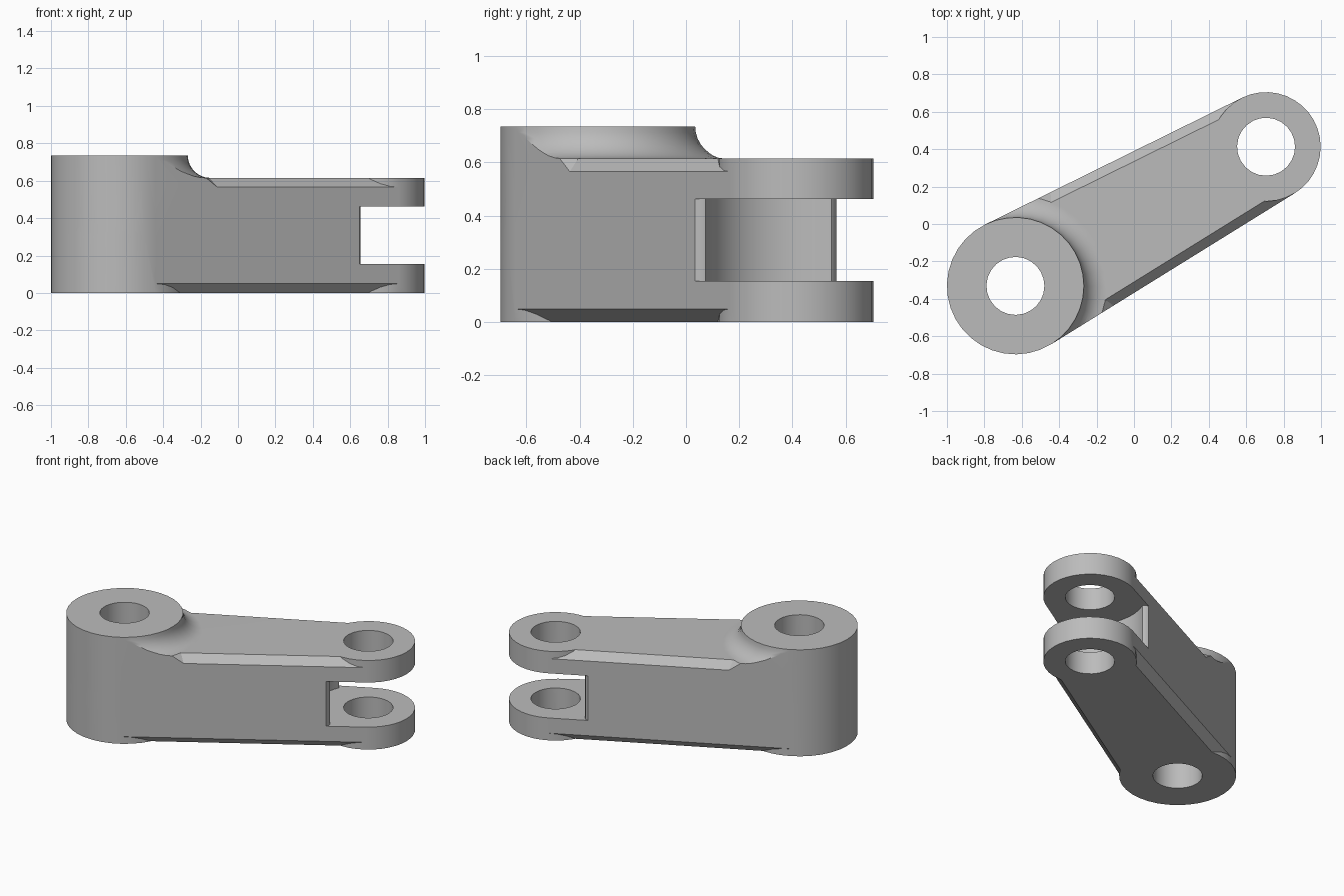
import bpy, bmesh
from math import sin, cos, pi, asin, atan2, hypot
from mathutils import Vector

if "Cube" in bpy.data.objects:
    bpy.data.objects.remove(bpy.data.objects["Cube"])

# Main dimensions
BIG, R_BIG, H_BIG = Vector((-0.634, -0.331)), 0.366, 0.735
SMALL, R_SMALL, H_ARM = Vector((0.706, 0.413)), 0.292, 0.615
R_HOLE, CHAMFER, FILLET = 0.155, 0.05, 0.12
SLOT_LOW, SLOT_HIGH = 0.155, 0.463

axis = (SMALL - BIG).normalized()
side = Vector((-axis.y, axis.x))
lean = asin((R_BIG - R_SMALL) / (SMALL - BIG).length)
heading = atan2(axis.y, axis.x)
tangent = pi / 2 - lean          # angle of the tangent points from the axis

steel = bpy.data.materials.new("grey_metal")
steel.use_nodes = True
GREY = (0.5, 0.5, 0.5, 1)
steel.diffuse_color = GREY
steel.node_tree.nodes["Principled BSDF"].inputs["Base Color"].default_value = GREY


def spread(start, end, steps):
    return [start + (end - start) * i / steps for i in range(steps + 1)]


def round_angles(steps):
    """Full turn of angles with vertices exactly on both tangent points."""
    near = spread(-tangent, tangent, steps)
    far = spread(tangent, 2 * pi - tangent, steps)
    return [heading + a for a in near[:-1] + far[:-1]]


def ring(centre, radius, angles):
    return [centre + radius * Vector((cos(a), sin(a))) for a in angles]


def loft(name, rings):
    """Solid from a stack of matching point loops, capped at both ends."""
    bm = bmesh.new()
    loops = [[bm.verts.new(p) for p in r] for r in rings]
    for a, b in zip(loops, loops[1:]):
        for i in range(len(a)):
            j = (i + 1) % len(a)
            bm.faces.new((a[i], a[j], b[j], b[i]))
    bm.faces.new(loops[0])
    bm.faces.new(loops[-1])
    bmesh.ops.recalc_face_normals(bm, faces=bm.faces)
    mesh = bpy.data.meshes.new(name)
    bm.to_mesh(mesh)
    bm.free()
    mesh.materials.append(steel)
    ob = bpy.data.objects.new(name, mesh)
    bpy.context.collection.objects.link(ob)
    return ob


def prism(name, outline, low, high):
    return loft(name, [[(p.x, p.y, z) for p in outline] for z in (low, high)])


def combine(target, other, operation):
    mod = target.modifiers.new(operation, "BOOLEAN")
    mod.operation, mod.object, mod.solver = operation, other, "EXACT"
    bpy.context.view_layer.objects.active = target
    bpy.ops.object.modifier_apply(modifier=mod.name)
    bpy.data.objects.remove(other)


angles = round_angles(18)

# Tapered arm: chamfered section drawn between the tangent points
def arm_section(centre, radius):
    left, right = ring(centre, radius, (heading + tangent, heading - tangent))
    inset = (right - left).normalized() * CHAMFER
    corners = [(left + inset, 0), (left, CHAMFER), (left, H_ARM - CHAMFER),
               (left + inset, H_ARM), (right - inset, H_ARM),
               (right, H_ARM - CHAMFER), (right, CHAMFER), (right - inset, 0)]
    return [(p.x, p.y, z) for p, z in corners]

body = loft("clevis_link", [arm_section(BIG, R_BIG), arm_section(SMALL, R_SMALL)])

# Fillet sweeping from the tall boss down onto the arm
profile = [(R_BIG, 0.3), (R_BIG, H_BIG)]
profile = [(R_BIG + FILLET * (1 - cos(a)), H_BIG - FILLET * sin(a))
           for a in spread(0, pi / 2, 8)]
foot = R_BIG + FILLET + CHAMFER
profile += [(foot, H_ARM - CHAMFER), (foot, 0.3)]
fillet = loft("boss_fillet", [[(p.x, p.y, z) for p in ring(BIG, r, angles)]
                              for r, z in profile])
half = len(angles) // 2
outline = (ring(SMALL, R_SMALL, angles[:half + 1])
           + ring(BIG, R_BIG, angles[half:] + angles[:1]))
combine(fillet, prism("outline_cutter", outline, 0.1, 1), "INTERSECT")

# Round bosses
combine(body, prism("small_boss", ring(SMALL, R_SMALL, angles), 0, H_ARM), "UNION")
combine(body, prism("big_boss", ring(BIG, R_BIG, angles), 0, H_BIG), "UNION")
combine(body, fillet, "UNION")

# Fork slot: hollow arc with rounded shoulders
shoulder = [(-0.213, 0.27), (-0.218, 0.288), (-0.234, 0.304), (-0.26, 0.315),
            (-0.26, 0.5), (0.5, 0.5)]
reach = hypot(*shoulder[0])
start = atan2(shoulder[0][1], shoulder[0][0])
arc = [(reach * cos(a), reach * sin(a)) for a in spread(start, 2 * pi - start, 16)]
slot = ([(u, -v) for u, v in reversed(shoulder)] + arc[-2:0:-1] + shoulder)
slot = [SMALL + axis * u + side * v for u, v in slot]
combine(body, prism("slot_cutter", slot, SLOT_LOW, SLOT_HIGH), "DIFFERENCE")

# Pin holes
for centre in (BIG, SMALL):
    hole = ring(centre, R_HOLE, round_angles(12))
    combine(body, prism("hole_cutter", hole, -0.2, 1), "DIFFERENCE")

# Smooth round walls, crisp edges
bpy.ops.object.select_all(action="DESELECT")
body.select_set(True)
bpy.context.view_layer.objects.active = body
bpy.ops.object.shade_smooth_by_angle(angle=pi / 6)
weighted = body.modifiers.new("Weighted normals", "WEIGHTED_NORMAL")
weighted.keep_sharp = True
